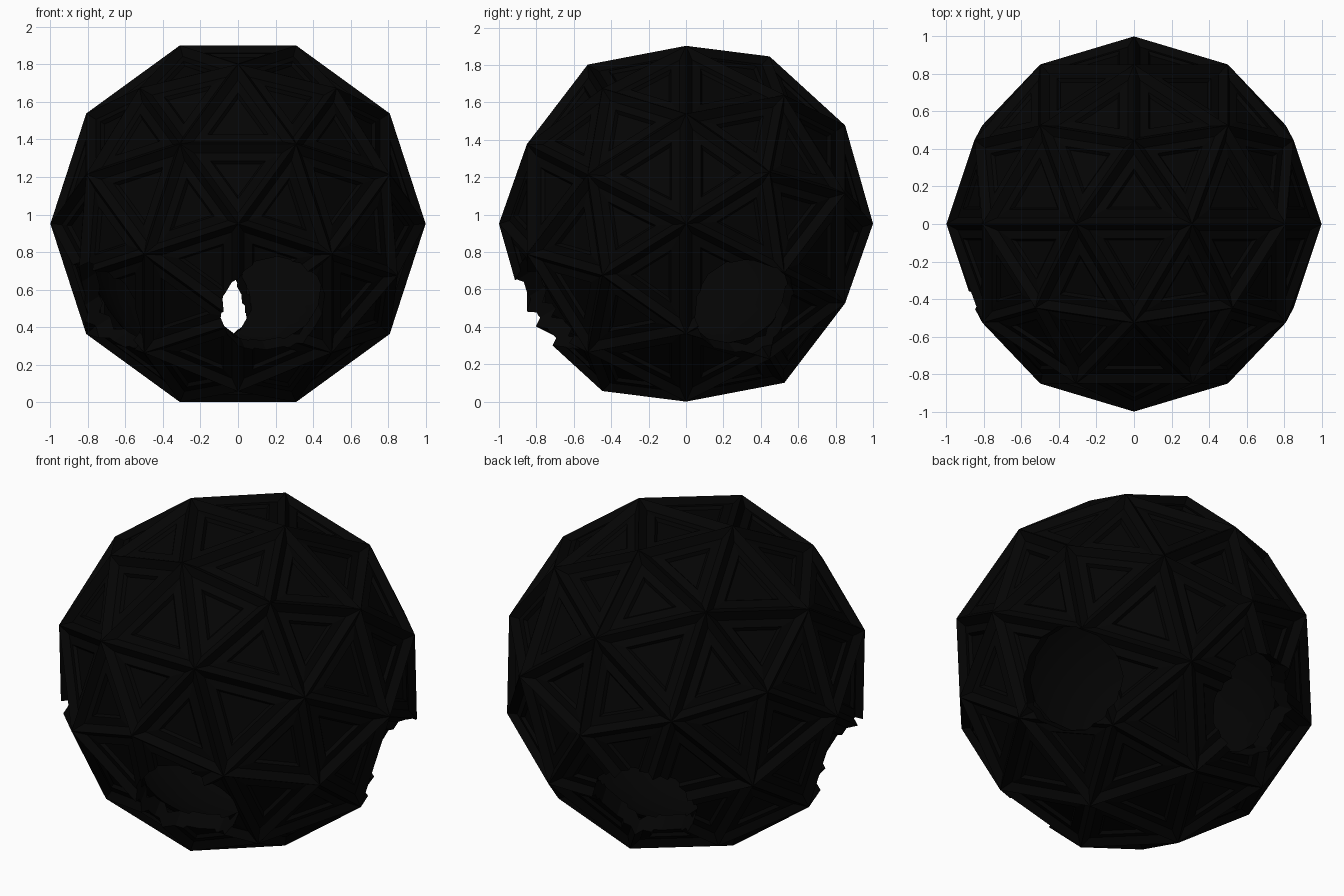
import bpy, bmesh, math
from mathutils import Vector

if "Cube" in bpy.data.objects:
    bpy.data.objects.remove(bpy.data.objects["Cube"], do_unlink=True)

CENTRE = Vector((0, 0, 0.951))
OPENING_ANGLES = (-76, 24, 108, 206)
OPENING_RADIUS = 0.28
SIDES = 14

black = bpy.data.materials.new("charcoal_black")
black.use_nodes = True
colour = (0.0012, 0.0012, 0.0012, 1)
black.diffuse_color = colour
black.node_tree.nodes["Principled BSDF"].inputs["Base Color"].default_value = colour


def add_object(name, bm):
    mesh = bpy.data.meshes.new(name)
    bm.to_mesh(mesh)
    bm.free()
    mesh.materials.append(black)
    obj = bpy.data.objects.new(name, mesh)
    bpy.context.collection.objects.link(obj)


def cut_opening(bm, angle, rim_depth):
    """Cut a round opening and turn its rim inward."""
    a = math.radians(angle)
    axis = Vector((0.82 * math.cos(a), 0.82 * math.sin(a), -0.47)).normalized()
    side = axis.orthogonal().normalized()
    up = axis.cross(side)
    turns = [2 * math.pi * i / SIDES for i in range(SIDES)]
    normals = [side * math.cos(t) + up * math.sin(t) for t in turns]

    def near(face, reach):
        c = face.calc_center_median() - CENTRE
        return c.dot(axis) > 0 and max(c.dot(n) for n in normals) < OPENING_RADIUS + reach

    for n in normals:
        faces = [f for f in bm.faces if near(f, 0.25)]
        geom = set(faces)
        for f in faces:
            geom.update(f.edges)
            geom.update(f.verts)
        bmesh.ops.bisect_plane(bm, geom=list(geom), dist=1e-5,
                               plane_co=CENTRE + n * OPENING_RADIUS, plane_no=n)
    old_rim = {e for e in bm.edges if e.is_boundary}
    bmesh.ops.delete(bm, geom=[f for f in bm.faces if near(f, 0)], context="FACES")
    rim = [e for e in bm.edges if e.is_boundary and e not in old_rim]
    if rim_depth:
        new = bmesh.ops.extrude_edge_only(bm, edges=rim)["geom"]
        verts = [v for v in new if isinstance(v, bmesh.types.BMVert)]
        bmesh.ops.translate(bm, verts=verts, vec=-axis * rim_depth)


# Geodesic shell, its pole turned to the front and an edge on top
bm = bmesh.new()
bmesh.ops.create_icosphere(bm, subdivisions=2, radius=1)
for v in bm.verts:
    x, y, z = v.co
    v.co = Vector((y, z, x)) + CENTRE

# Ridged edges around sunken triangular panels with a second recess
panels = bm.faces[:]
for thickness, depth in ((0.04, -0.035), (0.045, 0.006), (0.012, -0.018)):
    bm.normal_update()
    bmesh.ops.inset_individual(bm, faces=panels, thickness=thickness,
                               depth=depth, use_even_offset=True)
bm.normal_update()
for angle in OPENING_ANGLES:
    cut_opening(bm, angle, 0.1)
for f in bm.faces:
    f.smooth = False
add_object("faceted_shell", bm)

# Smooth inner wall, facing inward
bm = bmesh.new()
bmesh.ops.create_icosphere(bm, subdivisions=4, radius=0.83)
bmesh.ops.translate(bm, verts=bm.verts, vec=CENTRE)
for angle in OPENING_ANGLES:
    cut_opening(bm, angle, 0)
bmesh.ops.reverse_faces(bm, faces=bm.faces)
for f in bm.faces:
    f.smooth = True
add_object("inner_wall", bm)
